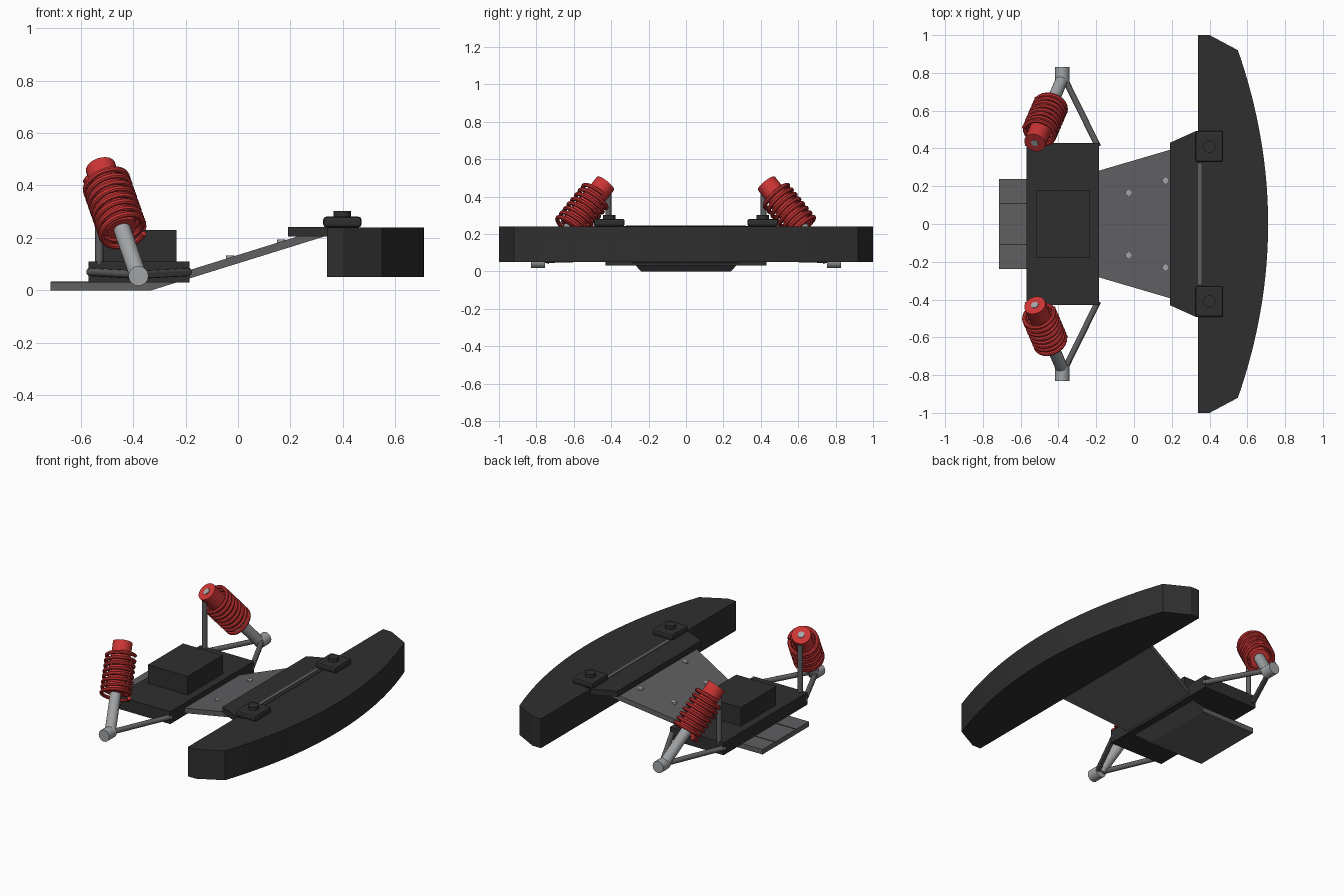
import bpy, bmesh, math
from mathutils import Vector

cube = bpy.data.objects.get("Cube")
if cube:
    bpy.data.objects.remove(cube, do_unlink=True)


def material(name, rgb):
    m = bpy.data.materials.new(name)
    m.use_nodes = True
    color = (*rgb, 1)
    m.diffuse_color = color
    m.node_tree.nodes["Principled BSDF"].inputs["Base Color"].default_value = color
    return m


BLACK = material("black plastic", (0.028, 0.028, 0.028))
GREY = material("dark grey metal", (0.115, 0.115, 0.12))
SILVER = material("light grey metal", (0.36, 0.37, 0.38))
RED = material("red paint", (0.6, 0.035, 0.035))


def finish(bm, name, mat, smooth=False):
    bmesh.ops.recalc_face_normals(bm, faces=bm.faces)
    mesh = bpy.data.meshes.new(name)
    bm.to_mesh(mesh)
    bm.free()
    mesh.materials.append(mat)
    ob = bpy.data.objects.new(name, mesh)
    bpy.context.collection.objects.link(ob)
    if smooth:
        shade(ob)
    return ob


def shade(ob):
    bpy.ops.object.select_all(action='DESELECT')
    ob.select_set(True)
    bpy.context.view_layer.objects.active = ob
    bpy.ops.object.shade_smooth_by_angle(angle=math.radians(35))


def prism(name, outline, z0, z1, mat, bevel=0):
    """Extrude an outline seen from above."""
    bm = bmesh.new()
    face = bm.faces.new([bm.verts.new((x, y, z0)) for x, y in outline])
    out = bmesh.ops.extrude_face_region(bm, geom=[face])
    top = [v for v in out["geom"] if isinstance(v, bmesh.types.BMVert)]
    bmesh.ops.translate(bm, verts=top, vec=(0, 0, z1 - z0))
    ob = finish(bm, name, mat)
    if bevel:
        mod = ob.modifiers.new("Bevel", 'BEVEL')
        mod.width = bevel
        mod.segments = 2
    return ob


def box(name, x0, x1, y0, y1, z0, z1, mat, bevel=0):
    return prism(name, [(x0, y0), (x1, y0), (x1, y1), (x0, y1)], z0, z1, mat, bevel)


def rod(name, a, b, r, mat, sides=20):
    a, b = Vector(a), Vector(b)
    bm = bmesh.new()
    bmesh.ops.create_cone(bm, cap_ends=True, segments=sides, radius1=r,
                          radius2=r, depth=(b - a).length)
    bm.transform((b - a).to_track_quat('Z', 'Y').to_matrix().to_4x4())
    bmesh.ops.translate(bm, verts=bm.verts, vec=(a + b) / 2)
    return finish(bm, name, mat, True)


def spring(name, a, b, radius, wire, turns):
    axis = b - a
    turn = axis.to_track_quat('Z', 'Y')
    curve = bpy.data.curves.new(name, 'CURVE')
    curve.dimensions = '3D'
    curve.bevel_depth = wire
    curve.bevel_resolution = 2
    curve.use_fill_caps = True
    line = curve.splines.new('POLY')
    count = int(turns * 24)
    line.points.add(count)
    for i, p in enumerate(line.points):
        ang = math.tau * i / 24
        ring = turn @ Vector((math.cos(ang), math.sin(ang), 0)) * radius
        p.co = (*(a + axis * (i / count) + ring), 1)
    curve.materials.append(RED)
    ob = bpy.data.objects.new(name, curve)
    bpy.context.collection.objects.link(ob)
    bpy.ops.object.select_all(action='DESELECT')
    ob.select_set(True)
    bpy.context.view_layer.objects.active = ob
    bpy.ops.object.convert(target='MESH')
    shade(bpy.context.view_layer.objects.active)


# Bumper with a bowed front edge
arc = [0.92 * (i / 16 - 1) for i in range(33)]
bow = [(0.71 - 0.16 * (y / 0.92) ** 2, y) for y in arc]
prism("bumper", [(0.34, -1), (0.40, -1)] + bow + [(0.40, 1), (0.34, 1)], 0.05, 0.24, BLACK)

# Bracket joining bumper and skid plate
prism("bumper_bracket", [(0.19, -0.43), (0.33, -0.493), (0.38, -0.493), (0.38, 0.493),
                         (0.33, 0.493), (0.19, 0.43)], 0.205, 0.242, BLACK)
box("bracket_strip", 0.338, 0.357, -0.32, 0.32, 0.238, 0.245, GREY)

# Bent skid plate: stations of x, underside height and half width
bm = bmesh.new()
rings = []
for x, z, w in [(-0.715, 0, 0.237), (-0.33, 0, 0.24), (0.335, 0.207, 0.435)]:
    rings.append([bm.verts.new(p) for p in
                  [(x, -w, z), (x, w, z), (x, w, z + 0.032), (x, -w, z + 0.032)]])
for r0, r1 in zip(rings, rings[1:]):
    for i in range(4):
        j = (i + 1) % 4
        bm.faces.new((r0[i], r0[j], r1[j], r1[i]))
bm.faces.new(rings[0])
bm.faces.new(rings[-1])
finish(bm, "skid_plate", GREY)

# Chassis and control box
box("chassis", -0.57, -0.185, -0.43, 0.43, 0.03, 0.11, BLACK)
box("control_box", -0.52, -0.235, -0.18, 0.18, 0.11, 0.23, BLACK)

for s, side in ((1, "left"), (-1, "right")):
    # Seam on the skid plate tail
    box(f"{side}_tail_seam", -0.713, -0.57, s * 0.108 - 0.003, s * 0.108 + 0.003,
        0.03, 0.034, BLACK)

    # Clamp blocks and bolts
    box(f"{side}_clamp_block", 0.325, 0.472, s * 0.41 - 0.082, s * 0.41 + 0.082,
        0.24, 0.281, BLACK, 0.012)
    rod(f"{side}_clamp_bolt", (0.398, s * 0.41, 0.27), (0.398, s * 0.41, 0.302), 0.033, BLACK)
    for x, y in ((-0.03, 0.165), (0.165, 0.23)):
        z = 0.032 + 0.311 * (x + 0.33)
        rod(f"{side}_plate_bolt", (x, s * y, z - 0.01), (x, s * y, z + 0.007), 0.016, SILVER)

    # Suspension arms, wheel hub and shock post
    for x, hub_x in ((-0.19, -0.365), (-0.565, -0.395)):
        rod(f"{side}_suspension_arm", (x, s * 0.41, 0.07), (hub_x, s * 0.765, 0.06), 0.016, GREY, 12)
    rod(f"{side}_wheel_hub", (-0.38, s * 0.755, 0.055), (-0.38, s * 0.83, 0.055), 0.038, SILVER)
    rod(f"{side}_shock_post", (-0.53, s * 0.415, 0.1), (-0.53, s * 0.415, 0.44), 0.016, GREY, 12)

    # Shock absorber along a tilted axis
    top = Vector((-0.525, s * 0.43, 0.47))
    low = Vector((-0.383, s * 0.76, 0.062))

    def along(t):
        return top.lerp(low, t)

    rod(f"{side}_shock_body", top, along(0.58), 0.058, RED, 24)
    rod(f"{side}_shock_bolt", along(-0.008), along(0.05), 0.02, SILVER, 12)
    rod(f"{side}_shock_rod", along(0.5), low, 0.033, SILVER)
    spring(f"{side}_shock_spring", along(0.14), along(0.62), 0.084, 0.0115, 8)
